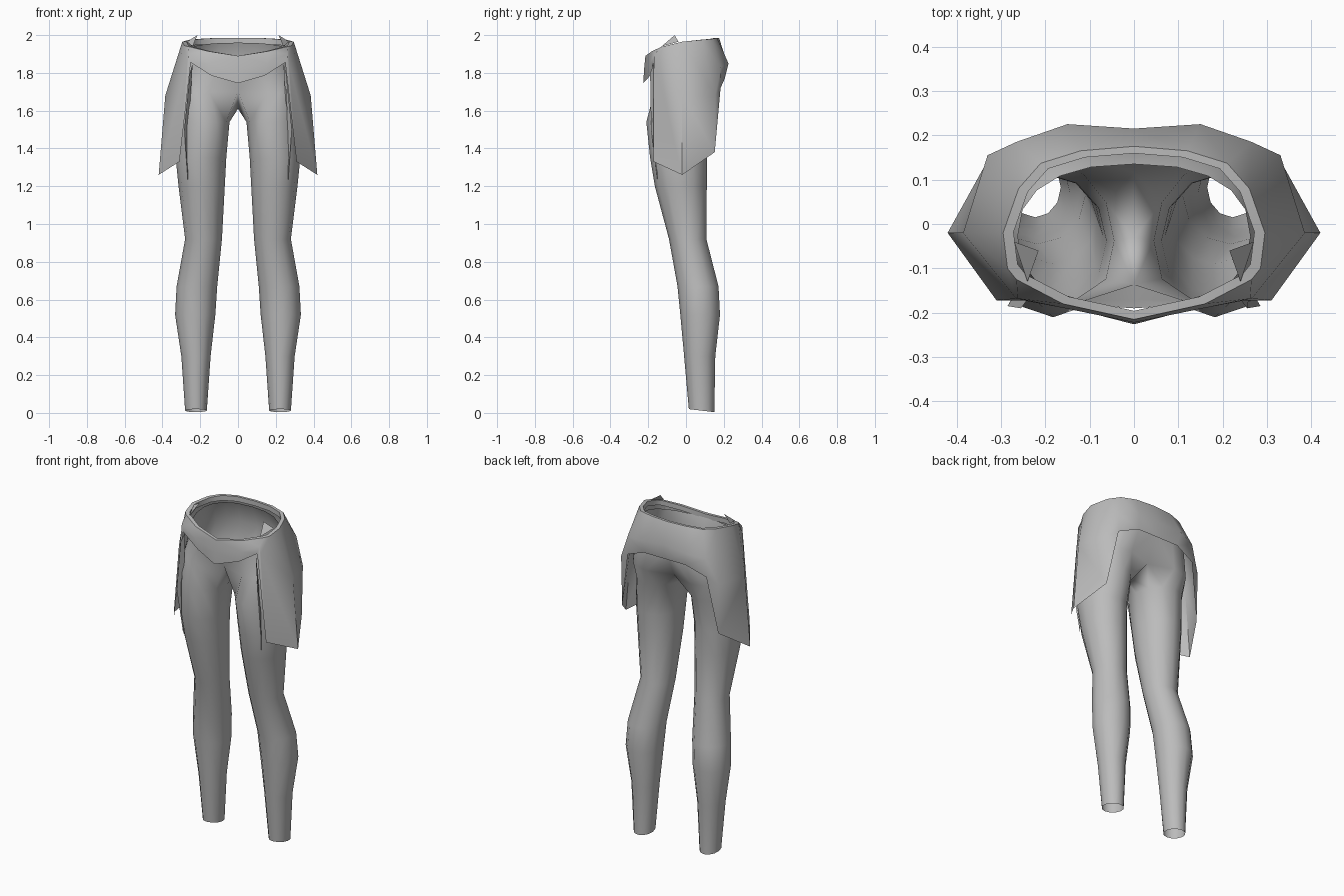
import bpy, bmesh
from math import sin, cos, radians

default = bpy.data.objects.get("Cube")
if default:
    bpy.data.objects.remove(default)

SIDES = 12

cloth = bpy.data.materials.new("grey_cloth")
cloth.use_nodes = True
grey = (0.5, 0.5, 0.5, 1)
cloth.diffuse_color = grey
cloth.node_tree.nodes["Principled BSDF"].inputs["Base Color"].default_value = grey


def spow(value, power):
    """Signed power, used for squarer ellipses."""
    return abs(value) ** power * (1 if value >= 0 else -1)


def loft(bm, rows, closed):
    """Join rows of points with quads."""
    grid = [[bm.verts.new(p) for p in row] for row in rows]
    for low, high in zip(grid, grid[1:]):
        count = len(low)
        for i in range(count if closed else count - 1):
            j = (i + 1) % count
            bm.faces.new((low[i], low[j], high[j], high[i]))


def finish(name, bm, flip=False):
    """Turn the half mesh into a mirrored, smooth object."""
    if flip:
        bmesh.ops.reverse_faces(bm, faces=bm.faces[:])
    mesh = bpy.data.meshes.new(name)
    bm.to_mesh(mesh)
    bm.free()
    mesh.materials.append(cloth)
    obj = bpy.data.objects.new(name, mesh)
    bpy.context.collection.objects.link(obj)
    mirror = obj.modifiers.new("mirror", "MIRROR")
    mirror.use_clip = True
    bpy.ops.object.select_all(action="DESELECT")
    obj.select_set(True)
    bpy.context.view_layer.objects.active = obj
    bpy.ops.object.shade_smooth_by_angle(angle=radians(50))
    return obj


def leg_ring(z, x_in, x_out, front, back, tilt=0):
    """Elliptical section of one leg."""
    ring = []
    for i in range(SIDES):
        a = radians(i * 360 / SIDES)
        x = (x_in + x_out) / 2 + (x_out - x_in) / 2 * cos(a)
        y = (front + back) / 2 + (back - front) / 2 * sin(a)
        ring.append((x, y, z - tilt * sin(a)))
    return ring


def hip_ring(z_front, z_back, width, front, back, power, dent, crotch):
    """Half section of the pelvis, in the same point order as a leg ring."""
    ring = [None] * SIDES
    ring[SIDES // 2] = crotch
    steps = SIDES - 2
    for k in range(steps + 1):
        a = radians(90 - 180 * k / steps)
        s = spow(sin(a), power)
        x = width * spow(cos(a), power)
        if k in (0, steps):
            x, depth = 0, dent
        else:
            depth = 1
        y = (front + back) / 2 + (back - front) / 2 * s * depth
        z = z_front + (z_back - z_front) * (s + 1) / 2
        ring[(SIDES // 2 - 1 - k) % SIDES] = (x, y, z)
    return ring


# Trousers: ankle to thigh, then pelvis up to the waist
leg_sections = [
    (0.012, 0.165, 0.28, 0.015, 0.15, 0.008),
    (0.3, 0.145, 0.3, -0.01, 0.155),
    (0.52, 0.12, 0.333, -0.03, 0.18),
    (0.67, 0.11, 0.325, -0.045, 0.172),
    (0.92, 0.085, 0.28, -0.09, 0.108),
    (1.2, 0.07, 0.315, -0.165, 0.11),
    (1.35, 0.062, 0.33, -0.19, 0.112),
    (1.54, 0.045, 0.32, -0.21, 0.135),
]
rows = [leg_ring(*section) for section in leg_sections]
rows += [
    hip_ring(1.7, 1.64, 0.31, -0.19, 0.17, 0.6, 0.7, (0, -0.03, 1.61)),
    hip_ring(1.82, 1.82, 0.29, -0.18, 0.2, 0.8, 0.95, (0, 0, 1.8)),
    hip_ring(1.87, 1.96, 0.262, -0.19, 0.135, 0.85, 1, (0, 0, 1.9)),
]
bm = bmesh.new()
loft(bm, rows, True)
middle = [f for f in bm.faces if all(v.co.x < 0.0001 for v in f.verts)]
bmesh.ops.delete(bm, geom=middle, context="FACES")
bmesh.ops.delete(bm, geom=[v for v in bm.verts if not v.link_faces], context="VERTS")
finish("trousers", bm)

# Overskirt: columns from back centre to front centre, each rim, middle, hem
columns = [
    ((0, 0.175, 1.985), (0, 0.215, 1.86), (0, 0.205, 1.77)),
    ((0.12, 0.165, 1.985), (0.15, 0.225, 1.85), (0.14, 0.205, 1.77)),
    ((0.21, 0.137, 1.98), (0.265, 0.185, 1.83), (0.265, 0.183, 1.72)),
    ((0.26, 0.08, 1.975), (0.33, 0.155, 1.68), (0.325, 0.152, 1.38)),
    ((0.295, -0.02, 1.965), (0.385, -0.02, 1.68), (0.42, -0.02, 1.26)),
    ((0.285, -0.1, 1.945), (0.268, -0.165, 1.855), (0.31, -0.172, 1.33)),
    ((0.265, -0.125, 1.94), (0.262, -0.168, 1.9), (0.25, -0.172, 1.855)),
    ((0.16, -0.18, 1.915), (0.155, -0.19, 1.85), (0.14, -0.19, 1.785)),
    ((0, -0.215, 1.89), (0, -0.222, 1.82), (0, -0.226, 1.745)),
]
rim, centre, hem = [list(row) for row in zip(*columns)]
lip = [(x * 0.92, y * 0.91, z) for x, y, z in rim]
lining = [(x, y, z - 0.03) for x, y, z in lip]
bm = bmesh.new()
loft(bm, [hem, centre, rim, lip, lining], False)
finish("overskirt", bm, flip=True)

# Small pointed folds on the waistband
bm = bmesh.new()
fold = [(0.24, -0.13, 1.94), (0.27, -0.04, 1.965), (0.215, -0.06, 2)]
bm.faces.new([bm.verts.new(p) for p in fold])
finish("waist_fold", bm)

# Narrow pleats hanging down the front of each thigh
bm = bmesh.new()
pleat = [(0.24, -0.17, 1.85), (0.255, -0.19, 1.8), (0.285, -0.185, 1.5),
         (0.265, -0.15, 1.22), (0.262, -0.15, 1.5)]
bm.faces.new([bm.verts.new(p) for p in pleat])
finish("thigh_pleat", bm)
